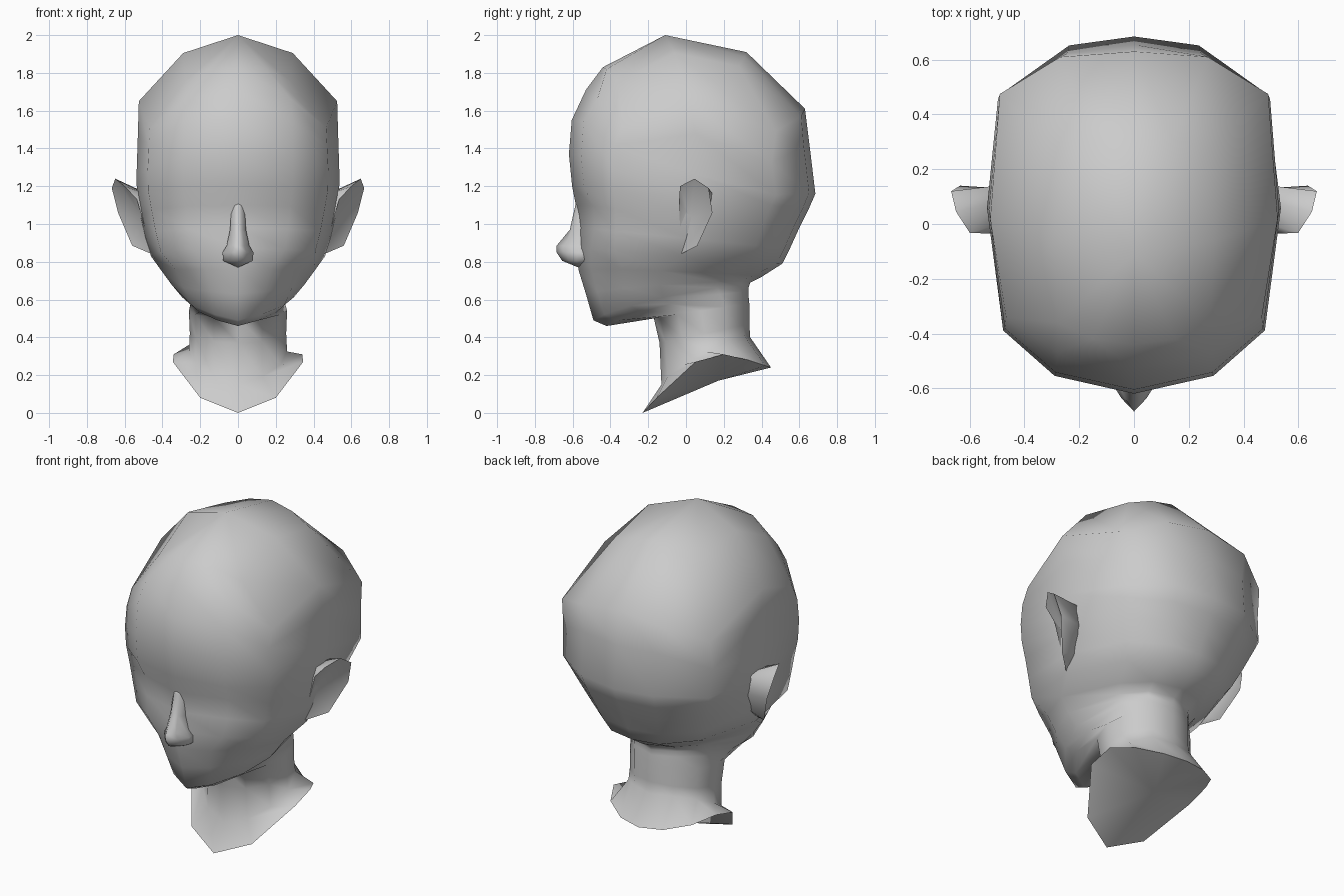
import bpy, bmesh, math

if "Cube" in bpy.data.objects:
    bpy.data.objects.remove(bpy.data.objects["Cube"])

clay = bpy.data.materials.new("plain_grey")
clay.diffuse_color = (0.6, 0.6, 0.6, 1)
clay.use_nodes = True
clay.node_tree.nodes["Principled BSDF"].inputs["Base Color"].default_value = clay.diffuse_color


def finish(name, verts, faces, angle):
    me = bpy.data.meshes.new(name)
    me.from_pydata(verts, [], faces)
    bm = bmesh.new()
    bm.from_mesh(me)
    bmesh.ops.recalc_face_normals(bm, faces=bm.faces)
    bm.to_mesh(me)
    bm.free()
    me.materials.append(clay)
    ob = bpy.data.objects.new(name, me)
    bpy.context.collection.objects.link(ob)
    bpy.ops.object.select_all(action='DESELECT')
    ob.select_set(True)
    bpy.context.view_layer.objects.active = ob
    bpy.ops.object.shade_smooth_by_angle(angle=math.radians(angle))
    return ob


def mirrored(half):
    """Close a right-hand half loop by mirroring it across x = 0."""
    return half + [(-x, y, z) for x, y, z in reversed(half[1:-1])]


def loft(rings, start, end):
    """Skin equal-sized loops and close both ends with a fan to a point."""
    n = len(rings[0])
    verts = [v for r in rings for v in r] + [start, end]
    s, e = len(verts) - 2, len(verts) - 1
    last = (len(rings) - 1) * n
    faces = []
    for i in range(n):
        j = (i + 1) % n
        faces.append((s, i, j))
        faces.append((e, last + j, last + i))
        for k in range(0, last, n):
            faces.append((k + i, k + n + i, k + n + j, k + j))
    return verts, faces


# Cross-section shapes: (width fraction, front-to-back fraction)
SKULL = [(0, 0), (.54, .05), (.89, .177), (1, .52), (.92, .84), (.45, .975), (0, 1)]
JAW = [(0, 0), (.42, .07), (.82, .24), (1, .45), (.8, .8), (.45, .95), (0, 1)]
NECK = [(0, 0), (.5, .067), (.87, .25), (1, .5), (.87, .75), (.5, .933), (0, 1)]

# Squarish crown loops
rings = [
    mirrored([(0, -.44, 1.83), (.15, -.42, 1.82), (.28, -.36, 1.755), (.29, -.06, 1.905),
              (.28, .28, 1.835), (.14, .31, 1.885), (0, .32, 1.91)]),
    mirrored([(0, -.53, 1.71), (.28, -.47, 1.66), (.467, -.34, 1.51), (.525, .02, 1.65),
              (.49, .475, 1.49), (.27, .61, 1.57), (0, .63, 1.61)]),
]

# Sections: shape, front y z, back y z, half width, side lift,
# eye socket depth, corner drop, back corner width scale
SECTIONS = [
    (SKULL, -.605, 1.55, .655, 1.41, .53, 0, 0, .11, 1.02),
    (SKULL, -.62, 1.37, .685, 1.16, .537, 0, 0, .04, .98),
    (SKULL, -.603, 1.20, .65, 1.08, .535, 0, 0, 0, .95),
    (SKULL, -.583, 1.10, .60, .98, .515, 0, .035, 0, .91),
    (SKULL, -.57, .98, .55, .87, .49, 0, .03, 0, .85),
    (SKULL, -.57, .87, .51, .79, .46, 0, .01, 0, .76),
    (JAW, -.57, .76, .40, .72, .405, .01, 0, 0, .85),
    (JAW, -.53, .63, .34, .69, .35, .02, 0, 0, .90),
    (JAW, -.49, .49, .33, .66, .295, .045, 0, 0, 1.05),
    (JAW, -.42, .46, .33, .63, .25, .04, 0, 0, 1.2),
    (NECK, -.17, .50, .335, .58, .26, 0, 0, 0, 1),
    (NECK, -.14, .37, .335, .47, .255, 0, 0, 0, 1),
    (NECK, -.13, .15, .34, .40, .26, .05, 0, 0, 1),
]
for shape, yf, zf, yb, zb, w, lift, socket, drop, back in SECTIONS:
    half = []
    for i, (fx, t) in enumerate(shape):
        x = w * fx * (back if i in (4, 5) else 1)
        y = yf + (yb - yf) * t + (socket if i == 1 else 0)
        z = zf + (zb - zf) * t + lift * fx - (drop if i in (2, 4) else 0)
        half.append((x, y, z))
    rings.append(mirrored(half))

# Flared rim at the base of the neck
rings.append(mirrored([(0, -.23, 0), (.2, -.155, .08), (.345, .05, .27),
                       (.34, .2, .31), (.27, .33, .28), (.14, .42, .25), (0, .45, .24)]))
finish("head_and_neck", *loft(rings, (0, -.11, 2.0), (0, .17, .17)), 75)

# Nose: ridge y, ridge z, root half width; the plan is a wedge
NOSE = [(-.588, 1.09, .035), (-.615, .97, .042), (-.685, .885, .06),
        (-.685, .85, .082), (-.655, .805, .078)]
nose = []
for yr, z, w in NOSE:
    ym = max(-.58, yr + .03)
    nose.append(mirrored([(0, yr, z), (w * .55, (yr + ym) / 2 - .005, z),
                          (w, ym, z), (w, -.50, z), (0, -.50, z)]))
finish("nose", *loft(nose, (0, -.575, 1.15), (0, -.57, .77)), 180)

# Ears: outer rim, hollow in front and roots sunk into the head behind
RIM = [(.535, -.035, 1.13), (.60, -.032, 1.20), (.65, .045, 1.24), (.668, .12, 1.19),
       (.635, .14, 1.06), (.56, .06, .885), (.455, -.03, .84)]
ROOT = [(.48, -.01, 1.12), (.49, .0, 1.16), (.50, .08, 1.17), (.50, .14, 1.16),
        (.48, .13, 1.05), (.43, .06, .93), (.40, -.01, .87)]
for name, side in (("right_ear", 1), ("left_ear", -1)):
    pts = [(side * x, y, z) for x, y, z in RIM + ROOT + [(.505, .02, 1.03), (.43, .05, 1.04)]]
    faces = []
    for i in range(7):
        j = (i + 1) % 7
        faces += [(14, i, j), (i, 7 + i, 7 + j, j), (15, 7 + j, 7 + i)]
    finish(name, pts, faces, 70)
